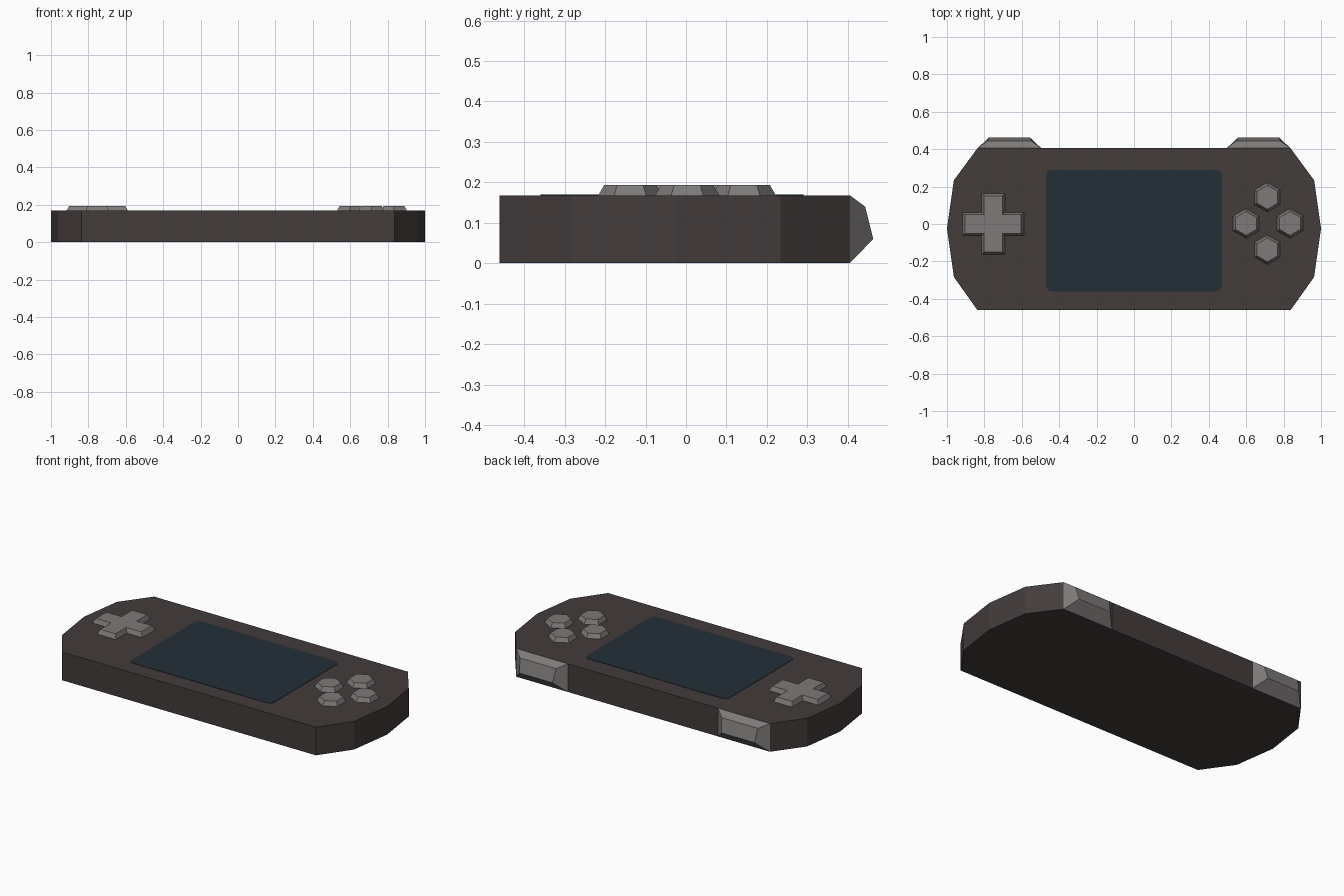
import bpy, bmesh, math

if "Cube" in bpy.data.objects:
    bpy.data.objects.remove(bpy.data.objects["Cube"])

TOP = 0.168      # face plate height of the console
KEY_TOP = 0.194  # height of the raised keys


def material(name, rgb):
    m = bpy.data.materials.new(name)
    m.diffuse_color = (*rgb, 1)
    m.use_nodes = True
    m.node_tree.nodes["Principled BSDF"].inputs["Base Color"].default_value = m.diffuse_color
    return m


shell_mat = material("dark warm grey", (0.056, 0.045, 0.044))
screen_mat = material("dark blue", (0.017, 0.028, 0.038))
key_mat = material("mid grey", (0.205, 0.195, 0.188))


def loft(name, rings, mat):
    """Solid through matching rings of points, capped at both ends."""
    bm = bmesh.new()
    loops = [[bm.verts.new(p) for p in ring] for ring in rings]
    n = len(loops[0])
    for a, b in zip(loops, loops[1:]):
        for i in range(n):
            j = (i + 1) % n
            bm.faces.new((a[i], a[j], b[j], b[i]))
    bm.faces.new(loops[0][::-1])
    bm.faces.new(loops[-1])
    bmesh.ops.recalc_face_normals(bm, faces=bm.faces)
    me = bpy.data.meshes.new(name)
    bm.to_mesh(me)
    bm.free()
    me.materials.append(mat)
    ob = bpy.data.objects.new(name, me)
    bpy.context.collection.objects.link(ob)
    return ob


def at(outline, z):
    return [(x, y, z) for x, y in outline]


# Console body: mirrored ten-sided outline
half = [(0.837, -0.461), (0.963, -0.283), (1.0, -0.024), (0.963, 0.234), (0.837, 0.405)]
outline = half + [(-x, y) for x, y in reversed(half)]
loft("body", [at(outline, 0), at(outline, TOP)], shell_mat)

# Screen: thin plate with rounded corners
r, pts = 0.03, []
for k, (cx, cy) in enumerate([(0.44, 0.26), (-0.44, 0.26), (-0.44, -0.33), (0.44, -0.33)]):
    for s in range(5):
        a = math.pi / 2 * (k + s / 4)
        pts.append((cx + r * math.cos(a), cy + r * math.sin(a)))
loft("screen", [at(pts, TOP - 0.001), at(pts, TOP + 0.002)], screen_mat)


# Direction pad: plus shape with bevelled sides
def plus(arm, w):
    quarter = [(arm, -w), (arm, w), (w, w)]
    shape = []
    for k in range(4):
        c, s = round(math.cos(k * math.pi / 2)), round(math.sin(k * math.pi / 2))
        shape += [(-0.753 + x * c - y * s, x * s + y * c) for x, y in quarter]
    return shape


loft("direction_pad", [at(plus(0.164, 0.062), TOP), at(plus(0.15, 0.05), KEY_TOP)], key_mat)


# Action buttons: tapered hexagons
def hexagon(cx, cy, rad):
    return [(cx + rad * math.cos(math.radians(30 + 60 * i)),
             cy + rad * math.sin(math.radians(30 + 60 * i))) for i in range(6)]


for i, (cx, cy) in enumerate([(0.713, 0.143), (0.713, -0.138), (0.599, 0.003), (0.834, 0.003)]):
    loft(f"action_button_{i + 1}",
         [at(hexagon(cx, cy, 0.079), TOP), at(hexagon(cx, cy, 0.064), KEY_TOP)], key_mat)

# Shoulder buttons: wedges on the back edge, one per side
for side, s in (("left", -1), ("right", 1)):
    base = [(s * x, 0.405, z) for x, z in ((0.837, 0), (0.837, TOP), (0.495, TOP), (0.495, 0))]
    outer = [(s * x, y, z) for x, y, z in ((0.775, 0.463, 0.06), (0.785, 0.443, 0.14),
                                           (0.547, 0.443, 0.14), (0.557, 0.463, 0.06))]
    loft(f"{side}_shoulder_button", [base, outer], key_mat)
